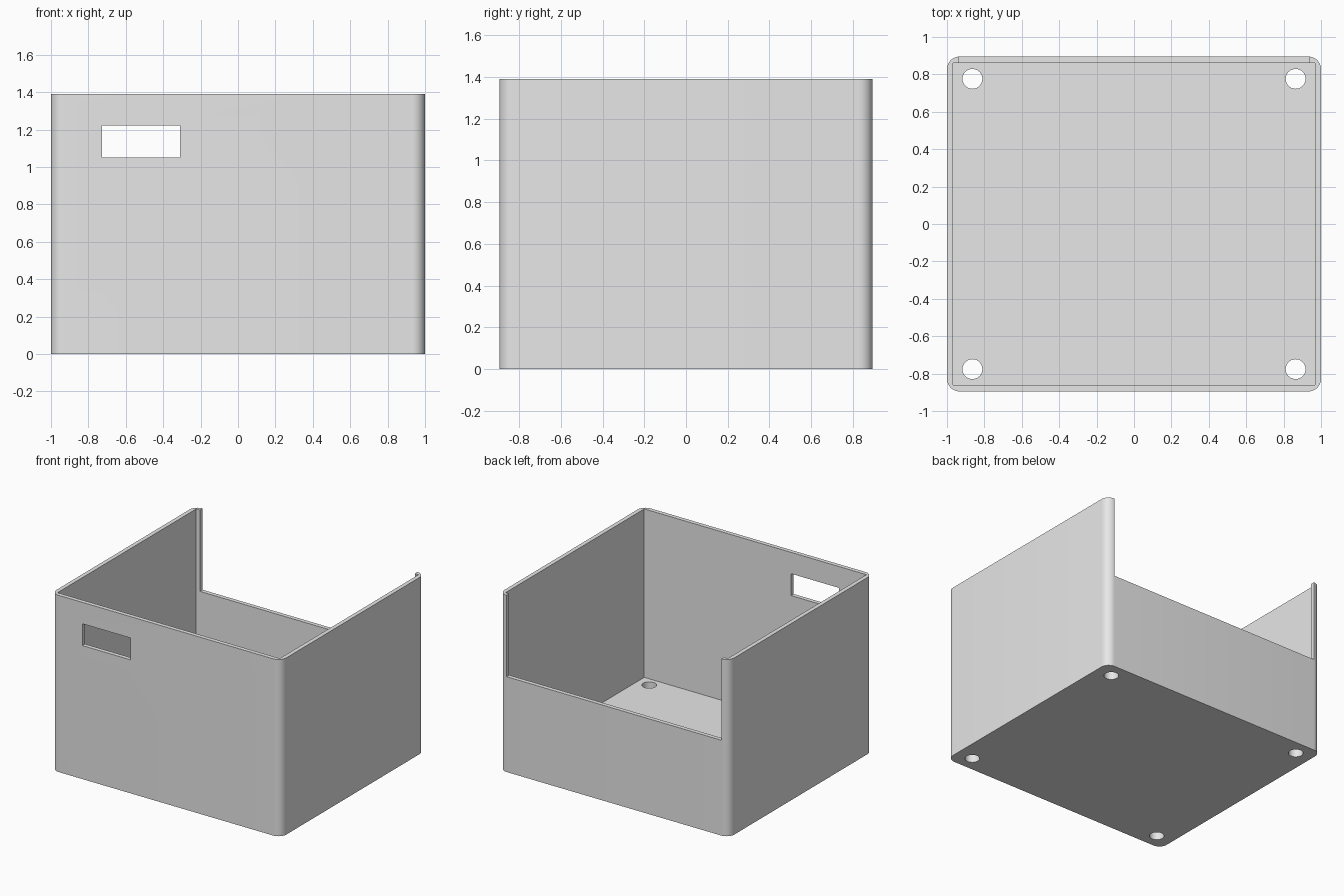
import bpy
import bmesh
import math
from mathutils import Matrix

if "Cube" in bpy.data.objects:
    bpy.data.objects.remove(bpy.data.objects["Cube"], do_unlink=True)

W, D, H = 2.0, 1.79, 1.39      # outer size
WALL, FLOOR = 0.033, 0.065     # thicknesses
RADIUS = 0.067                 # vertical corner rounding
LIP = 0.935                    # half width of the rear opening
SILL = 0.75                    # height of the low rear wall

grey = bpy.data.materials.new("light grey plastic")
grey.use_nodes = True
colour = (0.8, 0.8, 0.8, 1)
grey.diffuse_color = colour
grey.node_tree.nodes["Principled BSDF"].inputs["Base Color"].default_value = colour


def finish(bm, name):
    mesh = bpy.data.meshes.new(name)
    bm.to_mesh(mesh)
    bm.free()
    obj = bpy.data.objects.new(name, mesh)
    bpy.context.collection.objects.link(obj)
    mesh.materials.append(grey)
    return obj


def box(name, low, high, radius=0):
    """Box between two corners, with optional rounded vertical edges."""
    bm = bmesh.new()
    bmesh.ops.create_cube(bm, size=1)
    for v in bm.verts:
        v.co = [lo + (c + 0.5) * (hi - lo) for c, lo, hi in zip(v.co, low, high)]
    if radius:
        upright = [e for e in bm.edges
                   if abs(e.verts[0].co.z - e.verts[1].co.z) > 0.1]
        bmesh.ops.bevel(bm, geom=upright, offset=radius, segments=10,
                        profile=0.5, affect='EDGES')
    return finish(bm, name)


def cylinder(name, x, y, radius):
    bm = bmesh.new()
    bmesh.ops.create_cone(bm, cap_ends=True, segments=40, radius1=radius,
                          radius2=radius, depth=0.4,
                          matrix=Matrix.Translation((x, y, 0)))
    return finish(bm, name)


def cut(target, cutter):
    cutter.hide_render = True
    mod = target.modifiers.new("cut", 'BOOLEAN')
    mod.operation = 'DIFFERENCE'
    mod.solver = 'EXACT'
    mod.object = cutter
    bpy.context.view_layer.objects.active = target
    bpy.ops.object.modifier_apply(modifier=mod.name)
    bpy.data.objects.remove(cutter, do_unlink=True)


# Outer shell with rounded upright corners
x, y = W / 2, D / 2
case = box("open_case", (-x, -y, 0), (x, y, H), RADIUS)

# Square-cornered cavity
cut(case, box("cavity", (WALL - x, WALL - y, FLOOR), (x - WALL, y - WALL, H + 1)))

# Rear opening above the low back wall, leaving a narrow lip at each side
cut(case, box("rear_opening", (-LIP, y - 0.2, SILL), (LIP, y + 0.2, H + 1)))

# Rectangular slot through the front wall
cut(case, box("front_slot", (-0.727, -y - 0.2, 1.05), (-0.31, -y + 0.2, 1.222)))

# Screw holes in the floor corners
for sx in (-1, 1):
    for sy in (-1, 1):
        cut(case, cylinder("screw_hole", sx * 0.864, sy * 0.776, 0.053))

bpy.ops.object.select_all(action='DESELECT')
case.select_set(True)
bpy.context.view_layer.objects.active = case
bpy.ops.object.shade_smooth_by_angle(angle=math.radians(30))
